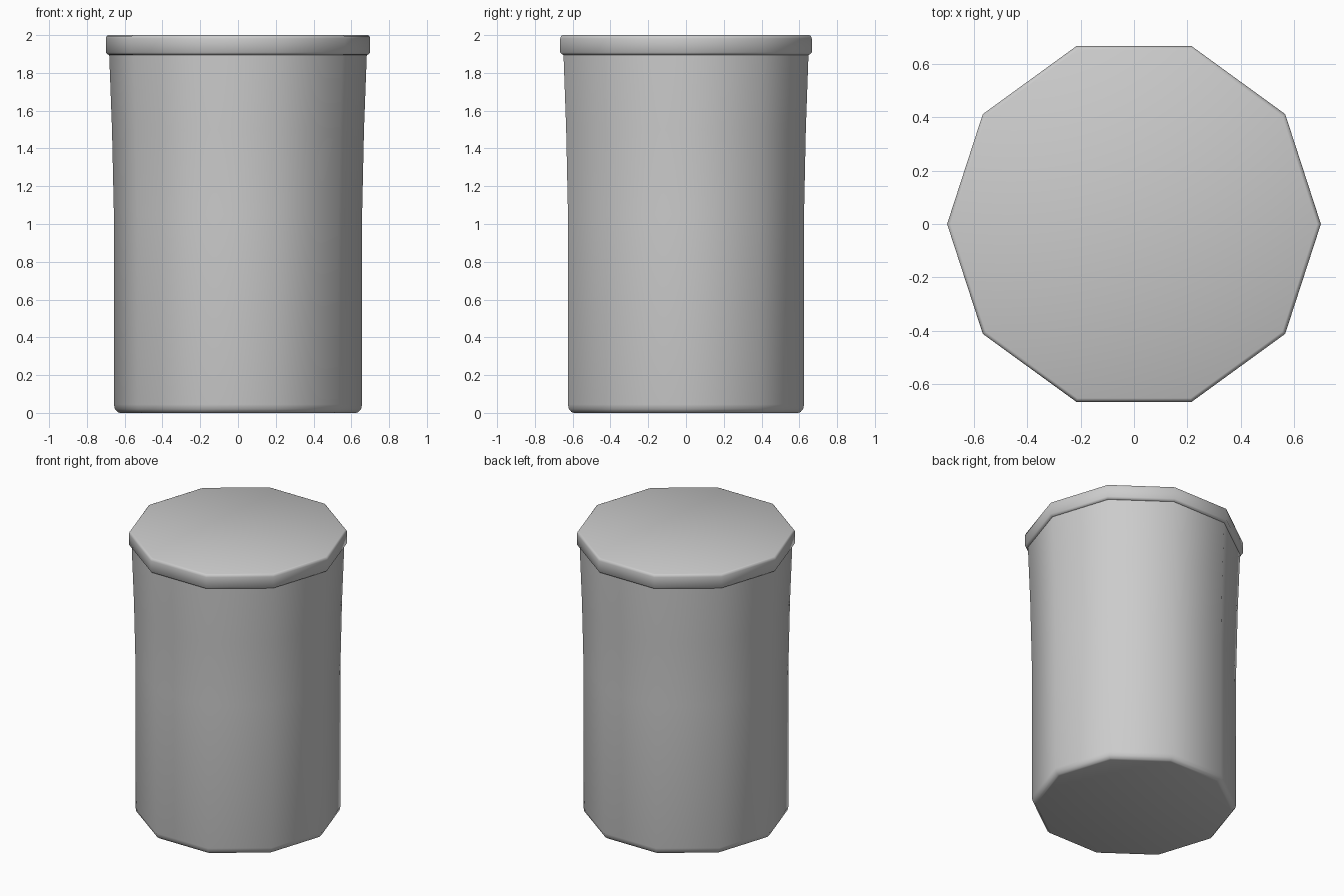
import bpy, bmesh
from math import cos, sin, tau, radians

if "Cube" in bpy.data.objects:
    bpy.data.objects.remove(bpy.data.objects["Cube"])

SIDES = 10


def lathe(name, profile, angle):
    """Closed ten-sided solid from (radius, z) rings, bottom to top."""
    bm = bmesh.new()
    rings = [[bm.verts.new((r * cos(tau * i / SIDES), r * sin(tau * i / SIDES), z))
              for i in range(SIDES)] for r, z in profile]
    for lo, hi in zip(rings, rings[1:]):
        for i in range(SIDES):
            j = (i + 1) % SIDES
            bm.faces.new((lo[i], lo[j], hi[j], hi[i]))
    bm.faces.new(rings[0][::-1])
    bm.faces.new(rings[-1])
    mesh = bpy.data.meshes.new(name)
    bm.to_mesh(mesh)
    bm.free()
    obj = bpy.data.objects.new(name, mesh)
    bpy.context.collection.objects.link(obj)
    bpy.ops.object.select_all(action='DESELECT')
    obj.select_set(True)
    bpy.context.view_layer.objects.active = obj
    bpy.ops.object.shade_smooth_by_angle(angle=radians(angle))
    return obj


# Container body: rounded foot, straight lower wall, gentle flare above
lathe("container_body", [(0.625, 0), (0.637, 0.004), (0.652, 0.02), (0.657, 0.045),
                         (0.657, 1.05), (0.667, 1.5), (0.682, 1.9), (0.682, 1.92)], 50)

# Flat lid with softened rim
lathe("lid", [(0.680, 1.895), (0.690, 1.897), (0.70, 1.908), (0.70, 1.982),
              (0.696, 1.995), (0.686, 2.0)], 60)
